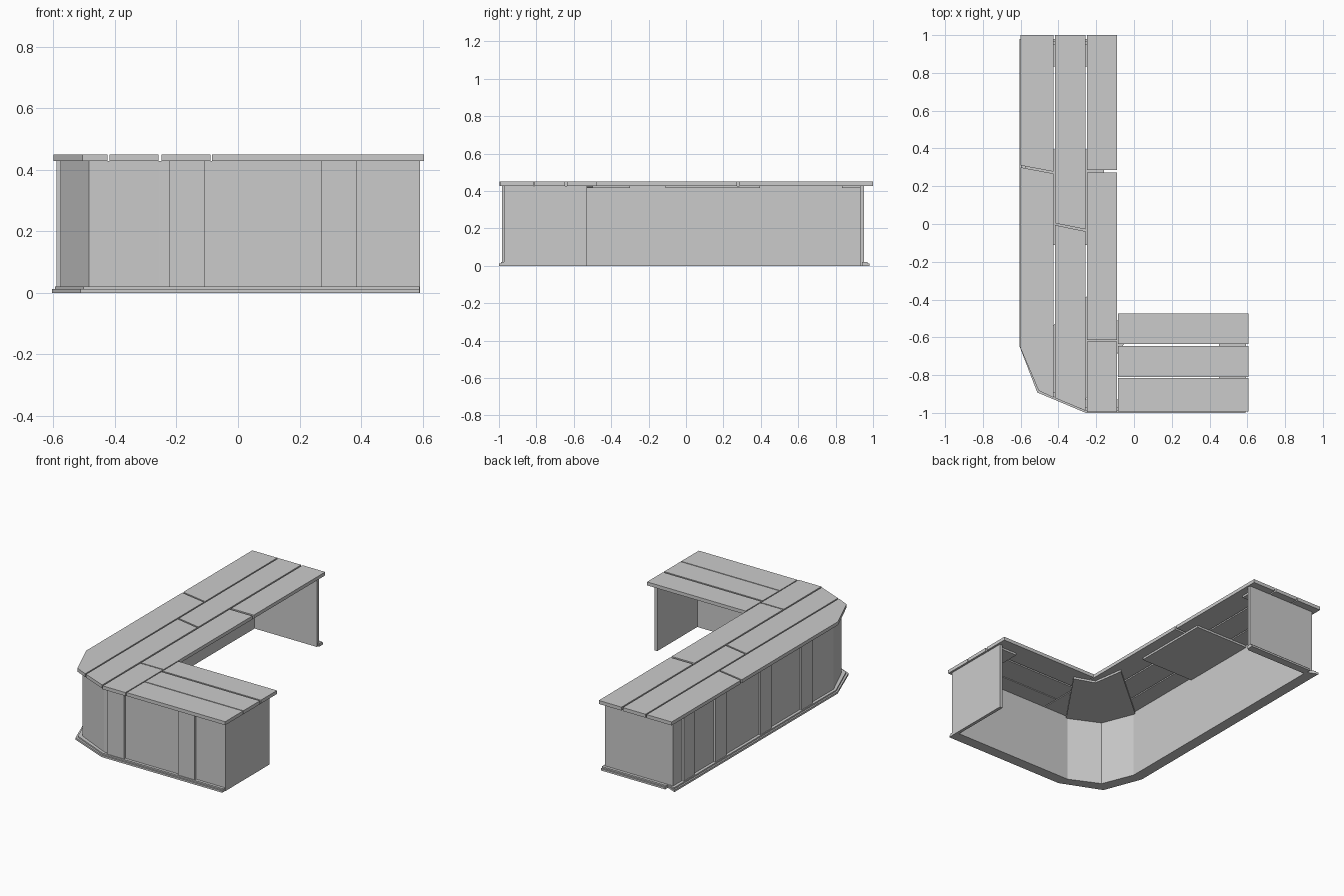
import bpy, bmesh

if "Cube" in bpy.data.objects:
    bpy.data.objects.remove(bpy.data.objects["Cube"])

PLANK_Z = (0.428, 0.45)


def prism(name, pts, z0, z1):
    """Extrude a flat outline from z0 up to z1."""
    bm = bmesh.new()
    face = bm.faces.new([bm.verts.new((x, y, z0)) for x, y in pts])
    ext = bmesh.ops.extrude_face_region(bm, geom=[face])
    moved = [v for v in ext["geom"] if isinstance(v, bmesh.types.BMVert)]
    bmesh.ops.translate(bm, verts=moved, vec=(0, 0, z1 - z0))
    bmesh.ops.recalc_face_normals(bm, faces=bm.faces[:])
    mesh = bpy.data.meshes.new(name)
    bm.to_mesh(mesh)
    bm.free()
    obj = bpy.data.objects.new(name, mesh)
    bpy.context.collection.objects.link(obj)
    return obj


def box(name, x0, x1, y0, y1, z0, z1):
    return prism(name, [(x0, y0), (x1, y0), (x1, y1), (x0, y1)], z0, z1)


def path(side, front, top):
    """Line of the counter front: long side, two-facet corner, short side."""
    return [(-side, top), (-side, -0.65), (-side + 0.093, front * -1 + 0.108),
            (-0.255, -front), (0.59, -front)]


# Outer walls with the faceted corner
inner = [(-0.535, 0.95), (-0.535, -0.64), (-0.455, -0.84), (-0.265, -0.93), (0.59, -0.93)]
prism("counter_wall", path(0.577, 0.972, 0.95) + inner[::-1], 0, 0.428)

# End walls
box("long_end_wall", -0.577, -0.10, 0.93, 0.952, 0, 0.428)
box("short_end_wall", 0.572, 0.592, -0.972, -0.53, 0, 0.428)

# Two-step base trim, wrapping the long end
for name, grow, z0, z1 in (("lower_trim", 0.028, 0, 0.012), ("upper_trim", 0.018, 0.012, 0.021)):
    prism(name, path(0.577 + grow, 0.972 + grow, 0.952 + grow) + inner[::-1], z0, z1)
    box(name + "_end", -0.54, -0.09, 0.94, 0.952 + grow, z0, z1)

# Raised battens on the two outer faces
for x in (-0.225, 0.27):
    box("front_batten", x, x + 0.117, -0.985, -0.965, 0.02, 0.428)
for y in (0.757, 0.44, -0.01, -0.42):
    box("side_batten", -0.59, -0.57, y, y + 0.107, 0.02, 0.428)

# Support plates under the top
box("middle_support", -0.56, -0.16, -0.11, 0.395, 0.415, 0.428)
box("long_end_support", -0.56, -0.14, 0.835, 0.94, 0.415, 0.428)
box("short_end_support", 0.45, 0.58, -0.95, -0.55, 0.415, 0.428)
prism("corner_support", [(-0.55, -0.64), (-0.47, -0.85), (-0.27, -0.95), (0.01, -0.545),
                         (-0.12, -0.50), (-0.15, -0.30)], 0.415, 0.428)

# Long-arm top planks
planks = [
    [(-0.6, 1), (-0.425, 1), (-0.425, 0.277), (-0.6, 0.31)],
    [(-0.6, 0.30), (-0.425, 0.267), (-0.425, -0.92), (-0.505, -0.882), (-0.6, -0.66)],
    [(-0.417, 1), (-0.258, 1), (-0.258, -0.028), (-0.417, 0.004)],
    [(-0.417, -0.006), (-0.258, -0.038), (-0.258, -0.988), (-0.417, -0.922)],
]
for pts in planks:
    prism("long_plank", pts, *PLANK_Z)
for y0, y1 in ((0.286, 1), (-0.614, 0.272), (-0.996, -0.621)):
    box("inner_plank", -0.249, -0.09, y0, y1, *PLANK_Z)

# Short-arm top planks
for y0, y1 in ((-0.635, -0.475), (-0.81, -0.646), (-0.992, -0.816)):
    box("short_plank", -0.084, 0.605, y0, y1, *PLANK_Z)
